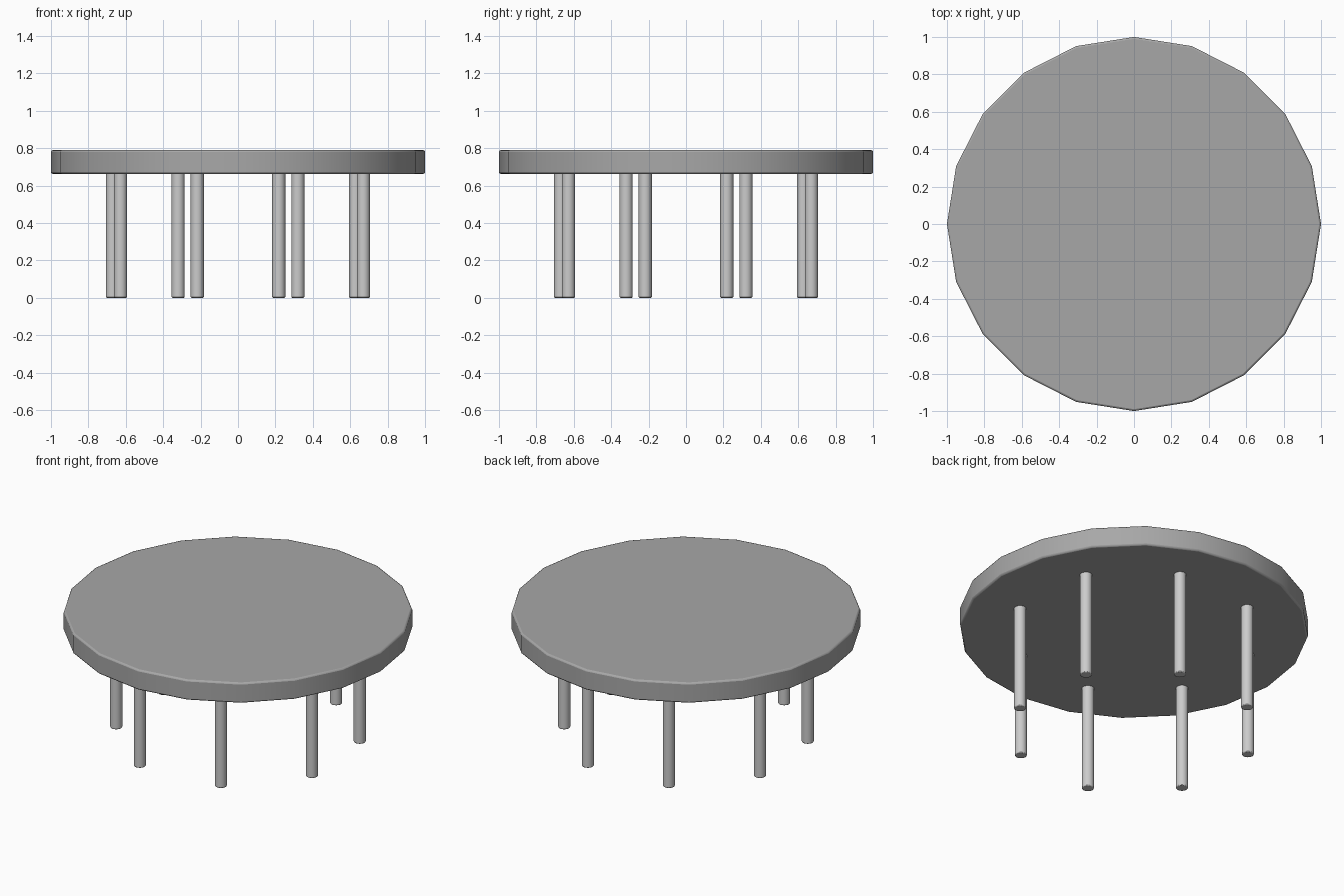
import bpy
from math import radians, cos, sin

if "Cube" in bpy.data.objects:
    bpy.data.objects.remove(bpy.data.objects["Cube"])


def cylinder(name, sides, radius, z0, z1, x=0.0, y=0.0, bevel=0.01):
    """Upright prism with softened top and bottom rims."""
    bpy.ops.mesh.primitive_cylinder_add(
        vertices=sides, radius=radius, depth=z1 - z0,
        location=(x, y, (z0 + z1) / 2))
    ob = bpy.context.object
    ob.name = name
    mod = ob.modifiers.new("rim_bevel", 'BEVEL')
    mod.width = bevel
    mod.segments = 2
    mod.limit_method = 'ANGLE'
    mod.angle_limit = radians(40)
    bpy.ops.object.shade_smooth_by_angle(angle=radians(50))
    return ob


TOP_Z, UNDER_Z = 0.79, 0.662

# Twenty-sided dark grey table top
top = cylinder("table_top", 20, 1.0, UNDER_Z, TOP_Z, bevel=0.01)
dark = bpy.data.materials.new("dark_grey")
dark.diffuse_color = (0.39, 0.39, 0.39, 1.0)
dark.use_nodes = True
dark.node_tree.nodes["Principled BSDF"].inputs["Base Color"].default_value = dark.diffuse_color
top.data.materials.append(dark)

# Ring of eight round legs
for i in range(8):
    a = radians(27 + 45 * i)
    cylinder(f"leg_{i + 1}", 20, 0.035, 0.0, UNDER_Z + 0.005,
             0.705 * cos(a), 0.705 * sin(a), bevel=0.005)
